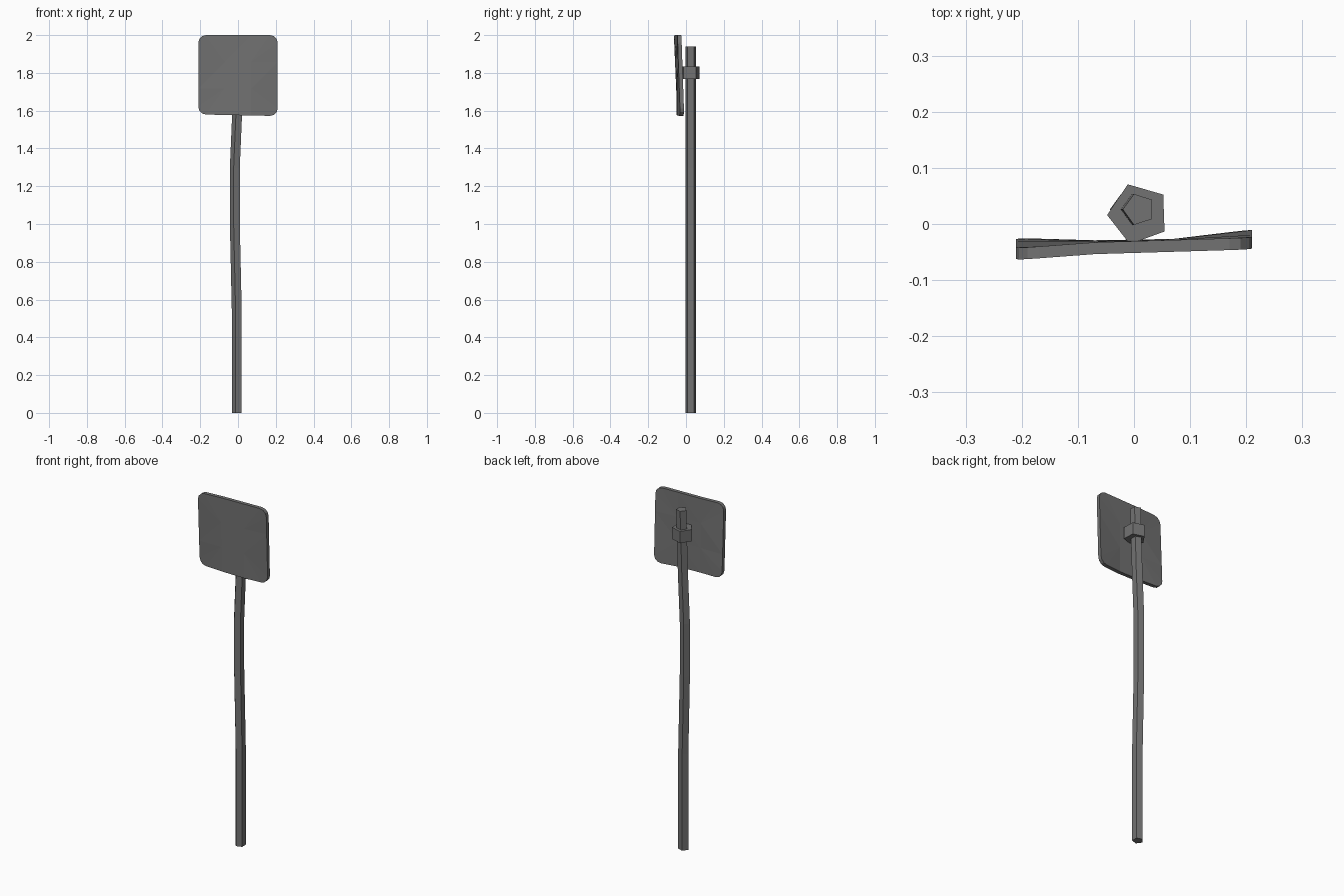
import bpy
import bmesh
import math

cube = bpy.data.objects.get("Cube")
if cube:
    bpy.data.objects.remove(cube, do_unlink=True)

grey = bpy.data.materials.new("dark_grey_metal")
grey.use_nodes = True
GREY = (0.17, 0.17, 0.17, 1)
grey.diffuse_color = GREY
grey.node_tree.nodes["Principled BSDF"].inputs["Base Color"].default_value = GREY


def finish(name, bm):
    bmesh.ops.recalc_face_normals(bm, faces=bm.faces[:])
    mesh = bpy.data.meshes.new(name)
    bm.to_mesh(mesh)
    bm.free()
    mesh.materials.append(grey)
    obj = bpy.data.objects.new(name, mesh)
    bpy.context.collection.objects.link(obj)
    return obj


def pentagon_column(name, stations, radius, turn):
    """Loft a pentagon through (x, y, z) stations and cap both ends."""
    bm = bmesh.new()
    rings = []
    for x, y, z in stations:
        angles = [turn + i * math.tau / 5 for i in range(5)]
        rings.append([bm.verts.new((x + radius * math.cos(a), y + radius * math.sin(a), z))
                      for a in angles])
    for low, high in zip(rings, rings[1:]):
        for i in range(5):
            j = (i + 1) % 5
            bm.faces.new((low[i], low[j], high[j], high[i]))
    bm.faces.new(rings[0])
    bm.faces.new(rings[-1])
    return finish(name, bm)


# Slightly bent post
pentagon_column("post", [(-0.004, 0.026, 0), (-0.004, 0.026, 0.55), (-0.014, 0.026, 1.0),
                         (-0.014, 0.026, 1.3), (-0.002, 0.026, 1.58), (0.009, 0.026, 1.94)],
                0.029, math.pi)

# Collar clamping the plate to the post
pentagon_column("collar", [(0.008, 0.018, 1.768), (0.008, 0.018, 1.835)], 0.056, math.radians(182))


# Warped sign plate: a rounded slab whose depth follows a bent surface
def back_depth(x, z):
    top = -0.033 + (x + 0.08) * (0.08 if x < -0.08 else 0.03)
    bottom = -0.029 + 0.03 * max(0, -x - 0.07) + 0.12 * max(0, x - 0.05)
    if x < -0.08:
        top = -0.033 + 0.08 * (x + 0.08)
    t = (z - 1.575) / 0.425
    return bottom + (top - bottom) * t


HALF = 0.21
bm = bmesh.new()
bmesh.ops.create_grid(bm, x_segments=3, y_segments=3, size=HALF)
for v in bm.verts:
    v.co = (v.co.x, 0, v.co.y)
extruded = bmesh.ops.extrude_face_region(bm, geom=bm.faces[:])
for item in extruded["geom"]:
    if isinstance(item, bmesh.types.BMVert):
        item.co.y = -0.021
corners = [e for e in bm.edges
           if all(abs(v.co.x) > HALF - 0.001 and abs(v.co.z) > HALF - 0.001 for v in e.verts)]
bmesh.ops.bevel(bm, geom=corners, offset=0.04, offset_type='OFFSET',
                segments=3, profile=0.5, affect='EDGES')
for v in bm.verts:
    v.co.z = 1.788 + v.co.z * 1.01
    if v.co.z < 1.7:
        v.co.z -= 0.02 * v.co.x
    v.co.y += back_depth(v.co.x, v.co.z)
bmesh.ops.triangulate(bm, faces=[f for f in bm.faces if abs(f.normal.y) > 0.5])
finish("sign_plate", bm)
